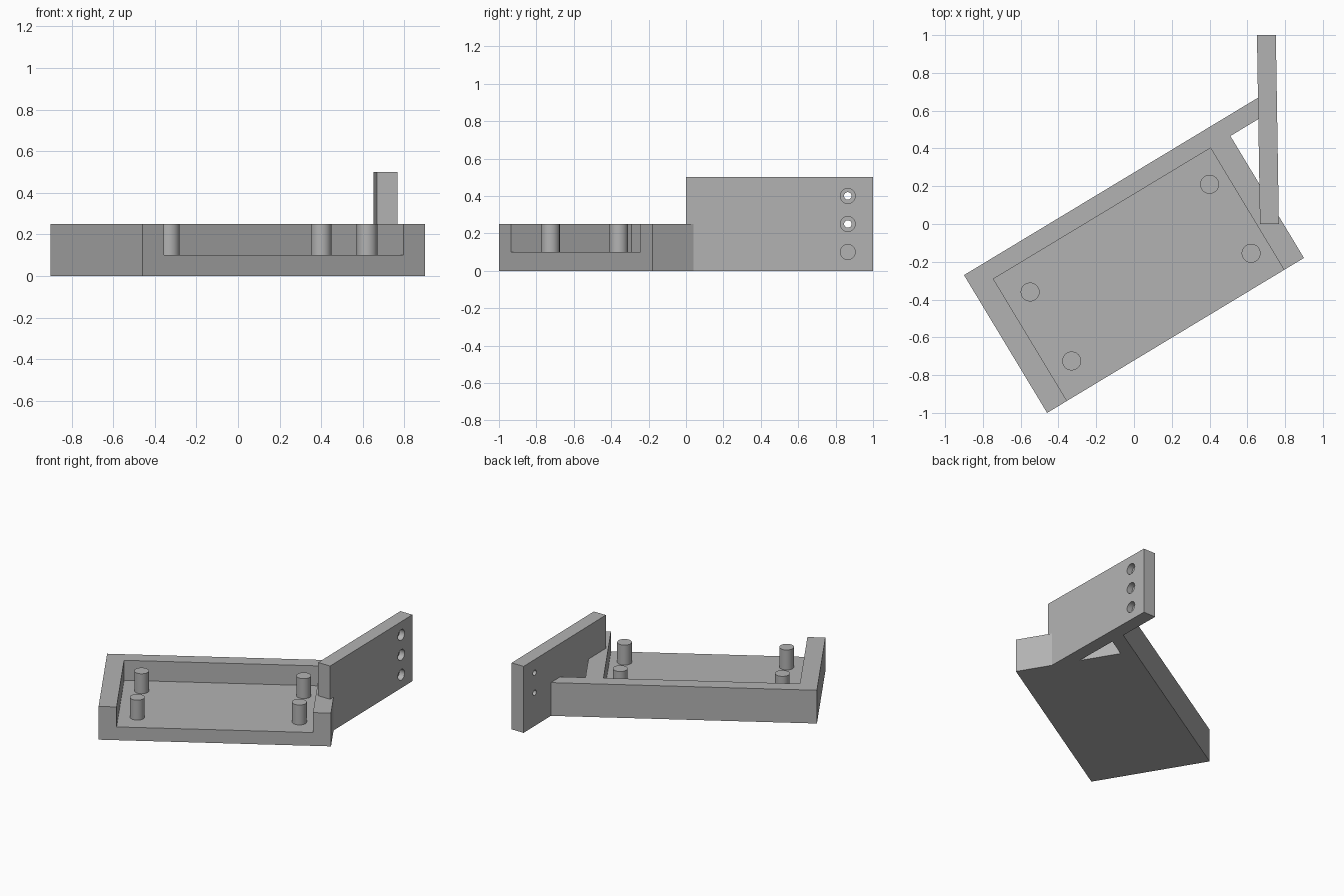
import bpy, bmesh, math
from mathutils import Matrix, Vector

cube = bpy.data.objects.get("Cube")
if cube:
    bpy.data.objects.remove(cube, do_unlink=True)

grey = bpy.data.materials.new("plain grey")
grey.use_nodes = True
grey.diffuse_color = (0.45, 0.45, 0.45, 1)
grey.node_tree.nodes["Principled BSDF"].inputs["Base Color"].default_value = (0.45, 0.45, 0.45, 1)

# Tray frame: origin at its front corner, turned about z
TRAY = Matrix.Translation((-0.46, -1.0, 0)) @ Matrix.Rotation(math.radians(31.1), 4, 'Z')
LENGTH, DEPTH, HEIGHT, FLOOR = 1.588, 0.852, 0.25, 0.1
WALL, BACK = 0.123, 0.754


def finish(name, bm):
    bmesh.ops.recalc_face_normals(bm, faces=bm.faces)
    mesh = bpy.data.meshes.new(name)
    bm.to_mesh(mesh)
    bm.free()
    mesh.materials.append(grey)
    obj = bpy.data.objects.new(name, mesh)
    bpy.context.collection.objects.link(obj)
    return obj


def prism(name, outline, z0, z1, frame=Matrix()):
    """Extrude a flat outline from z0 to z1."""
    bm = bmesh.new()
    face = bm.faces.new([bm.verts.new((x, y, z0)) for x, y in outline])
    top = bmesh.ops.extrude_face_region(bm, geom=[face])["geom"]
    bmesh.ops.translate(bm, vec=(0, 0, z1 - z0),
                        verts=[v for v in top if isinstance(v, bmesh.types.BMVert)])
    bm.transform(frame)
    return finish(name, bm)


def cylinder(name, start, end, radius):
    """Round bar between two points."""
    start, end = Vector(start), Vector(end)
    axis = end - start
    bm = bmesh.new()
    bmesh.ops.create_cone(bm, cap_ends=True, segments=40, radius1=radius,
                          radius2=radius, depth=axis.length)
    turn = axis.to_track_quat('Z', 'Y').to_matrix().to_4x4()
    bm.transform(Matrix.Translation((start + end) / 2) @ turn)
    return finish(name, bm)


def select(obj):
    bpy.ops.object.select_all(action='DESELECT')
    obj.select_set(True)
    bpy.context.view_layer.objects.active = obj


def cut(obj, cutter):
    """Subtract a cutter and discard it."""
    cutter.hide_render = True
    mod = obj.modifiers.new("cut", 'BOOLEAN')
    mod.operation, mod.solver, mod.object = 'DIFFERENCE', 'EXACT', cutter
    select(obj)
    bpy.ops.object.modifier_apply(modifier=mod.name)
    bpy.data.objects.remove(cutter, do_unlink=True)


def smooth(obj):
    select(obj)
    bpy.ops.object.shade_smooth_by_angle(angle=math.radians(30))


# Tray with its back wall running on as an arm to the plate
ARM = 1.85
tray = prism("tray", [(0, 0), (LENGTH, 0), (LENGTH, BACK), (ARM, BACK),
                      (ARM, DEPTH), (0, DEPTH)], 0, HEIGHT, TRAY)
cut(tray, prism("cavity", [(WALL, -0.1), (LENGTH - WALL, -0.1),
                           (LENGTH - WALL, BACK), (WALL, BACK)], FLOOR, 0.4, TRAY))

# Hollow standoff posts, with counterbored holes under the floor
posts = [(0.40, 0.21), (0.62, -0.155), (-0.55, -0.36), (-0.33, -0.725)]
for i, (x, y) in enumerate(posts):
    post = cylinder(f"post_{i + 1}", (x, y, FLOOR - 0.01), (x, y, HEIGHT), 0.05)
    cut(post, cylinder("bore", (x, y, 0), (x, y, 0.4), 0.022))
    smooth(post)
    cut(tray, cylinder("bore", (x, y, -0.1), (x, y, 0.2), 0.022))
    cut(tray, cylinder("counterbore", (x, y, -0.1), (x, y, 0.05), 0.04))
smooth(tray)

# Upright mounting plate with three counterbored screw holes
plate = prism("mounting_plate", [(0.667, 0), (0.767, 0), (0.751, 1), (0.651, 1)], 0, 0.5)
for z in (0.1, 0.25, 0.4):
    cut(plate, cylinder("bore", (0.5, 0.865, z), (0.9, 0.865, z), 0.02))
    cut(plate, cylinder("counterbore", (0.71, 0.865, z), (0.9, 0.865, z), 0.04))
smooth(plate)
